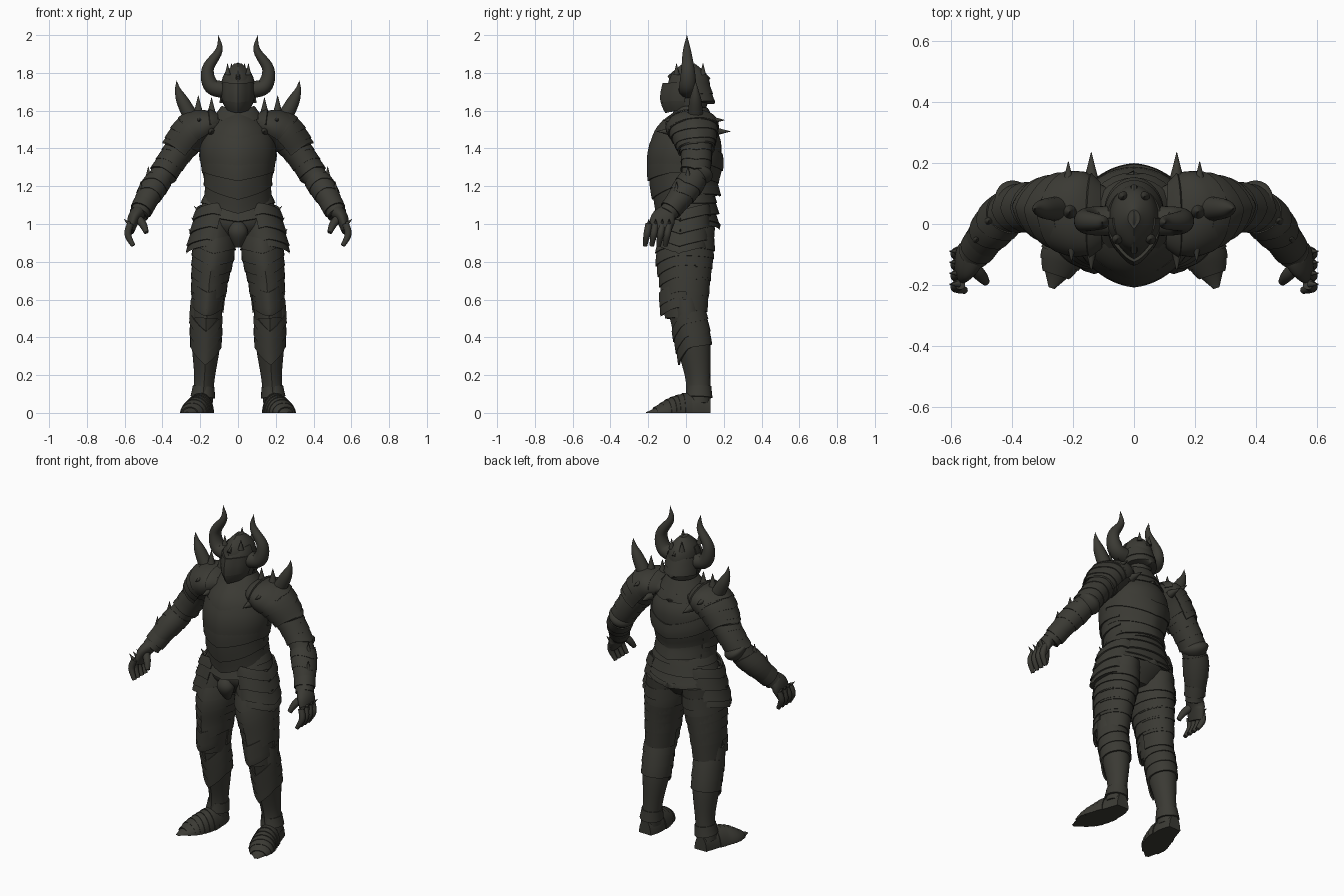
import bpy, bmesh, math
from mathutils import Vector

default_cube = bpy.data.objects.get("Cube")
if default_cube:
    bpy.data.objects.remove(default_cube, do_unlink=True)

steel = bpy.data.materials.new("dark olive steel")
steel.use_nodes = True
colour = (.043, .042, .034, 1)
steel.diffuse_color = colour
steel.node_tree.nodes["Principled BSDF"].inputs["Base Color"].default_value = colour

FRONT, BACK, SIDE, UP, OUT = (0, -1, 0), (0, 1, 0), (1, 0, 0), (0, 0, 1), (1, 0, .9)
FULL, HALF, WRAP = math.tau, math.pi, math.pi * 1.3
parts = []


def sample(path, t):
    """Smooth interpolation through rows of x, y, z, radius."""
    s = min(max(t, 0), 1) * (len(path) - 1)
    i = min(int(s), len(path) - 2)
    f = s - i
    start, end = Vector(path[i]), Vector(path[i + 1])
    before, after = Vector(path[max(i - 1, 0)]), Vector(path[min(i + 2, len(path) - 1)])
    slope_in, slope_out = (end - before) / 2, (after - start) / 2
    ease = f * f * (3 - 2 * f)
    return (start.lerp(end, ease) + slope_in * f * (1 - f) ** 2
            - slope_out * f * f * (1 - f))


def tube(bm, path, first=0, last=1, steps=16, sides=28, ref=FRONT, flat=1, flat_end=None,
         drop=0, ridge=0, arc=FULL, flare=0, cap=True):
    """Sweep an ellipse along the path; flat scales it towards ref, drop bends a chevron."""
    closed = arc == FULL
    count = sides if closed else sides + 1
    flat_end = flat_end or flat
    rings = []
    for k in range(steps + 1):
        part = k / steps
        t = first + (last - first) * part
        row = sample(path, t)
        axis = (sample(path, t + .02) - sample(path, t - .02)).to_3d().normalized()
        toward = Vector(ref).normalized()
        if abs(axis.dot(toward)) > .95:
            toward = Vector(UP)
        toward = (toward - axis * toward.dot(axis)).normalized()
        across = axis.cross(toward)
        radius = max(row.w, .001) * (1 + flare * part)
        depth = radius * (flat + (flat_end - flat) * t)
        ring = []
        for j in range(count):
            angle = arc * (j / sides - .5)
            bend = max(0, 1 - abs(angle) / 1.2)
            peak = max(0, 1 - abs(angle) / .6)
            point = (row.to_3d() + across * radius * math.sin(angle)
                     + toward * (depth * math.cos(angle) + ridge * peak)
                     + axis * drop * bend)
            point.z = max(point.z, 0)
            ring.append(bm.verts.new(point))
        rings.append(ring)
    for upper, lower in zip(rings, rings[1:]):
        for j in range(sides):
            m = (j + 1) % count
            bm.faces.new((upper[j], upper[m], lower[m], lower[j]))
    if cap:
        bm.faces.new(rings[0][::-1])
        bm.faces.new(rings[-1])


def finish(name, bm, mirror, thick=0):
    bmesh.ops.recalc_face_normals(bm, faces=bm.faces)
    mesh = bpy.data.meshes.new(name)
    bm.to_mesh(mesh)
    bm.free()
    mesh.materials.append(steel)
    ob = bpy.data.objects.new(name, mesh)
    bpy.context.scene.collection.objects.link(ob)
    if thick:
        shell = ob.modifiers.new("thickness", 'SOLIDIFY')
        shell.thickness, shell.offset = thick, 0
    if mirror:
        ob.modifiers.new("mirror", 'MIRROR')
    parts.append(ob)


def solid(name, path, mirror=True, **shape):
    bm = bmesh.new()
    tube(bm, path, **shape)
    finish(name, bm, mirror)


def lames(name, path, count, mirror=True, first=0, last=1, flare=.06, **shape):
    """Overlapping plates, each flared over the next one."""
    bm = bmesh.new()
    span = (last - first) / count
    for i in range(count):
        begin = first + span * i
        tube(bm, path, begin, begin + span * 1.15, steps=4, flare=flare, cap=False, **shape)
    finish(name, bm, mirror, thick=.01)


def spikes(name, direction, length, bases):
    """Straight cones pointing one way."""
    bm = bmesh.new()
    for base in bases:
        tip = Vector(base) + Vector(direction).normalized() * length
        tube(bm, [(*base, length / 3.5), (*tip, 0)], steps=2, sides=10)
    finish(name, bm, True)


def centred(*rows):
    return [(0, *row) for row in rows]


# Torso
chest = centred((.04, 1.57, .1), (.02, 1.48, .175), (0, 1.37, .195), (-.01, 1.24, .17),
                (.01, 1.12, .165))
collar = centred((.03, 1.62, .085), (.02, 1.51, .15))
torso = dict(mirror=False, flat=.95, ridge=.01)
solid("cuirass", chest, sides=40, **torso)
lames("breastplate", chest, 1, first=.3, last=.6, arc=HALF, drop=.035, flare=.03, **torso)
lames("belly_plates", chest, 3, first=.55, last=.92, arc=WRAP, drop=.05, **torso)
lames("back_plates", chest, 3, first=.35, last=.9, ref=BACK, arc=HALF, drop=.035,
      flare=.04, **torso)
lames("gorget", collar, 2, drop=.04, **torso)

# Hips and skirt plates
pelvis = centred((.01, 1.14, .17), (.015, 1, .195), (.02, .89, .08))
skirt = centred((.01, 1.16, .17), (.01, 1, .21))
pouch = centred((-.11, 1.02, .02), (-.12, .96, .052), (-.1, .88, .02))
solid("hips", pelvis, mirror=False, flat=.75)
lames("waist_belt", skirt, 2, mirror=False, last=.6, flat=.78, drop=.04)
lames("rear_skirt", skirt, 2, mirror=False, first=.5, ref=BACK, flat=.76, arc=HALF, drop=.03)
solid("codpiece", pouch, mirror=False, flat=.85)
lames("tasset", [(.105, 0, 1.1, .125), (.16, -.015, .87, .12)], 4, ref=(1, -.2, 0), flat=.82,
      arc=HALF, drop=.055, flare=.09)
spikes("hip_spike", OUT, .05, [(.195 + .015 * i, -.03, 1.06 - .06 * i) for i in range(3)])

# Legs
thigh = [(.12, .02, 1, .1), (.13, 0, .85, .105), (.15, 0, .7, .09), (.165, 0, .5, .075)]
shin = [(.17, .01, .53, .08), (.17, .045, .36, .075), (.178, .068, .18, .054),
        (.19, .067, .05, .056)]
knee = [(.155, -.02, .68, .075), (.165, -.015, .55, .072)]
wing = [(.18, 0, .62, .065), (.195, .01, .5, .058)]
solid("thigh", thigh, flat=1.35, ridge=.01)
lames("thigh_plates", thigh, 5, first=.15, last=.75, flat=1.32, drop=.045, ridge=.01)
lames("rear_thigh_plates", thigh, 4, first=.4, last=.9, ref=BACK, flat=1.35, arc=HALF,
      flare=.04)
solid("greave", shin, flat=1.12, ridge=.01)
lames("shin_plates", shin, 3, last=.34, flat=1.12, drop=.08, ridge=.01)
lames("ankle_cuff", shin, 1, first=.75, last=.87, flat=1.12, flare=.1)
lames("knee_cap", knee, 2, flat=1.45, arc=HALF, drop=.04, ridge=.01, flare=.04)
lames("knee_wing", wing, 1, ref=SIDE, flat=.95, arc=HALF, drop=.03)

# Feet
foot = [(.19, .13, 0, .04), (.19, .06, 0, .06), (.21, -.04, 0, .068), (.24, -.12, 0, .062),
        (.27, -.21, 0, .01)]
boot = dict(ref=UP, flat=2.2, flat_end=.4)
solid("foot", foot, **boot)
lames("foot_plates", foot, 6, first=.35, last=.85, arc=HALF, **boot)

# Arms
arm = [(.22, .04, 1.49, .085), (.31, .055, 1.39, .077), (.4, .045, 1.26, .07),
       (.46, -.01, 1.17, .066), (.525, -.1, 1.05, .04)]
elbow = [(.37, .075, 1.31, .03), (.39, .065, 1.27, .08), (.425, .045, 1.22, .03)]
solid("arm", arm, ref=OUT, flat=.93)
lames("upper_arm_plates", arm, 4, first=.1, last=.45, ref=OUT, flat=.93, drop=.03)
lames("forearm_plates", arm, 3, first=.55, last=.88, ref=OUT, flat=.93, drop=.025)
lames("wrist_cuff", arm, 2, first=.85, ref=OUT, flare=.2)
solid("elbow_cup", elbow, ref=OUT, flat=.93)
spikes("forearm_spike", UP, .085, [(.475, .01, 1.22), (.515, -.05, 1.14)])

# Hands
palm = [(.52, -.09, 1.07, .04), (.55, -.12, 1.03, .034), (.57, -.14, .96, .02)]
thumb = [(.54, -.13, 1.04, .022), (.505, -.165, 1, .021), (.485, -.19, .955, .013)]
finger_rows = [-.197 + .036 * i for i in range(4)]
solid("palm", palm, flat=1, flat_end=2.8)
solid("thumb", thumb, sides=12)
hand = bmesh.new()
for y in finger_rows:
    tube(hand, [(.57, y, 1, .018), (.583, y - .01, .945, .018), (.555, y - .02, .885, .012)],
         sides=12)
finish("fingers", hand, True)
spikes("knuckle_spike", OUT, .04, [(.575, y, 1) for y in finger_rows])

# Shoulders
shoulder = [(.09, .03, 1.53, .09), (.16, .03, 1.525, .13), (.23, .04, 1.49, .122),
            (.305, .055, 1.395, .09)]
blade = [(.24, .05, 1.55, .042), (.293, .05, 1.65, .033), (.318, .05, 1.71, .016),
         (.325, .05, 1.76, 0)]
dome = dict(ref=OUT, flat=.45, flat_end=.93)
solid("shoulder", shoulder, last=.85, **dome)
lames("pauldron", shoulder, 1, first=.15, last=.6, arc=WRAP, drop=.02, **dome)
lames("shoulder_plates", shoulder, 4, first=.5, arc=WRAP, drop=.03, ridge=.008, **dome)
lames("neck_guard_rim", shoulder, 1, first=.12, last=.25, arc=HALF, flare=.08, **dome)
solid("shoulder_horn", blade, sides=16)
spikes("top_shoulder_spike", UP, .1, [(.21, .04, 1.58), (.14, .03, 1.57)])
spikes("rear_shoulder_spike", BACK, .085, [(.14, .15, 1.49), (.215, .12, 1.55)])
spikes("front_shoulder_spike", FRONT, .075, [(.14, -.08, 1.49), (.205, -.05, 1.55)])

# Helmet
skull = centred((.02, 1.85, .02), (.02, 1.79, .07), (.02, 1.7, .083), (.01, 1.59, .065))
visor = centred((.01, 1.74, .083), (-.005, 1.66, .08), (-.01, 1.6, .055))
nape = centred((.02, 1.74, .083), (.04, 1.64, .09))
comb = centred((-.09, 1.77, .012), (.02, 1.84, .012), (.12, 1.76, .012))
horn = [(.06, .01, 1.71, .045), (.14, .01, 1.73, .042), (.16, .01, 1.82, .032),
        (.1, .005, 1.92, .019), (.105, .005, 2, 0)]
head = dict(mirror=False, flat=1.3)
solid("helmet", skull, ridge=.01, **head)
lames("brow_plate", skull, 1, first=.3, last=.6, arc=HALF, drop=.035, ridge=.015, **head)
lames("visor", visor, 2, arc=HALF, drop=.02, ridge=.02, flare=.02, **head)
lames("nape_guard", nape, 2, ref=BACK, arc=HALF, drop=.015, mirror=False, flat=1.15)
solid("crest", comb, ref=UP, sides=8, **head)
spikes("brow_spike", UP, .06, [(.055, -.05, 1.79), (.035, .09, 1.79)])
solid("horn", horn, flat=1.1, steps=24)

# Apply the modifiers and shade
bpy.ops.object.select_all(action='DESELECT')
for ob in parts:
    ob.select_set(True)
bpy.context.view_layer.objects.active = parts[0]
bpy.ops.object.convert(target='MESH')
bpy.ops.object.shade_smooth_by_angle(angle=math.radians(35))
